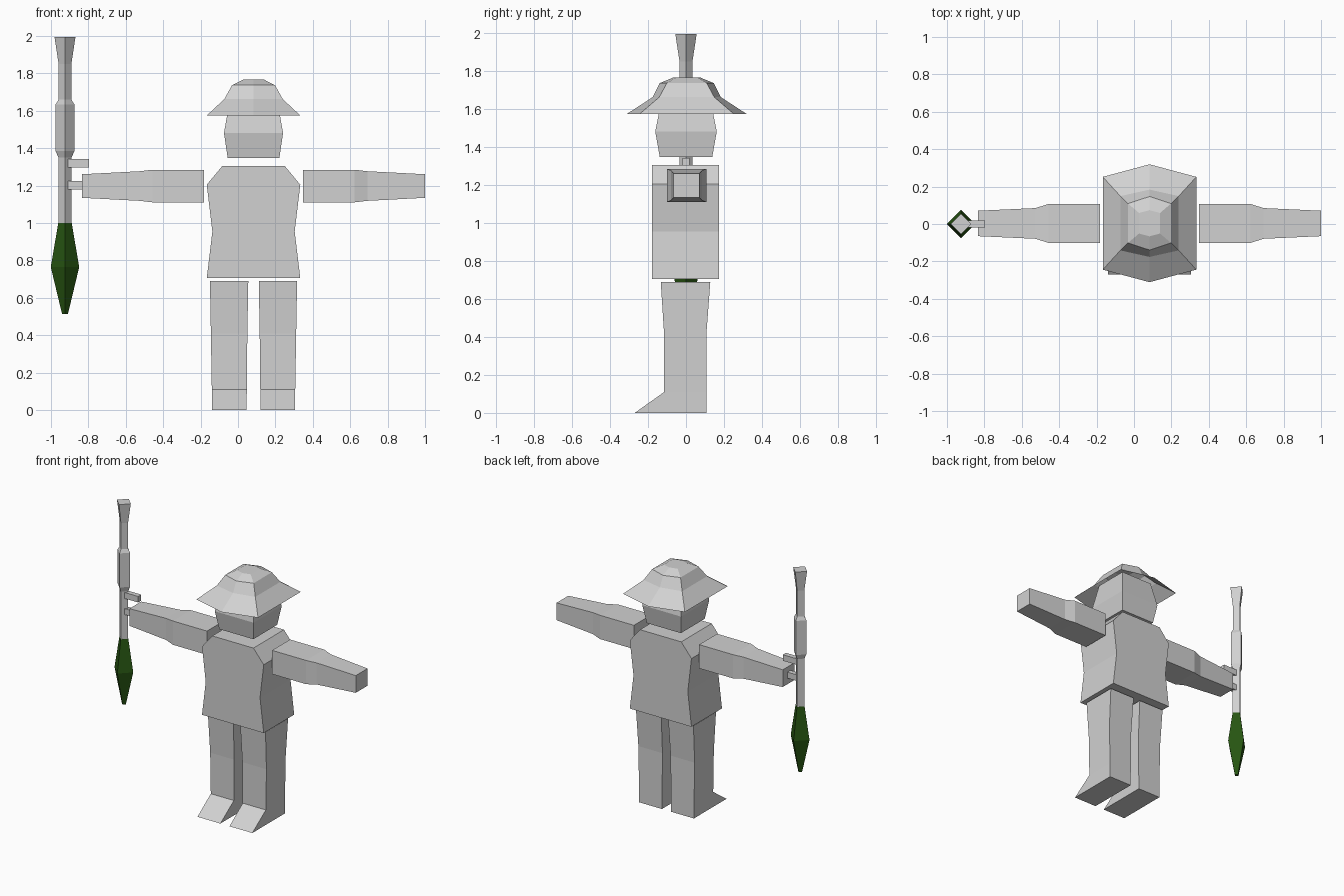
import bpy, bmesh, math

cube = bpy.data.objects.get("Cube")
if cube:
    bpy.data.objects.remove(cube, do_unlink=True)

CX = 0.083          # body centre line
GX = -0.925         # launcher axis


def material(name, rgb):
    m = bpy.data.materials.new(name)
    m.diffuse_color = (*rgb, 1)
    m.use_nodes = True
    bsdf = m.node_tree.nodes["Principled BSDF"]
    bsdf.inputs["Base Color"].default_value = (*rgb, 1)
    bsdf.inputs["Roughness"].default_value = 0.8
    return m


GREY = material("light grey", (0.64, 0.64, 0.64))
GREEN = material("dark green", (0.02, 0.09, 0.006))


def loft(name, rings, mat, cap_start=True, cap_end=True):
    """Skin a stack of matching rings of points into a flat-faced part."""
    bm = bmesh.new()
    loops = [[bm.verts.new(p) for p in ring] for ring in rings]
    for a, b in zip(loops, loops[1:]):
        n = len(a)
        for i in range(n):
            j = (i + 1) % n
            bm.faces.new((a[i], a[j], b[j], b[i]))
    if cap_start:
        bm.faces.new(loops[0][::-1])
    if cap_end:
        bm.faces.new(loops[-1])
    bmesh.ops.recalc_face_normals(bm, faces=bm.faces)
    mesh = bpy.data.meshes.new(name)
    bm.to_mesh(mesh)
    bm.free()
    mesh.materials.append(mat)
    obj = bpy.data.objects.new(name, mesh)
    bpy.context.collection.objects.link(obj)
    return obj


def rect_z(x0, x1, y0, y1, z):
    return [(x0, y0, z), (x1, y0, z), (x1, y1, z), (x0, y1, z)]


def rect_x(x, y0, y1, z0, z1):
    return [(x, y0, z0), (x, y1, z0), (x, y1, z1), (x, y0, z1)]


def diamond(z, r):
    return [(GX + r, 0, z), (GX, r, z), (GX - r, 0, z), (GX, -r, z)]


def hexagon(z, hx, corner_y, apex_y):
    c = 0.004
    return [(CX, c - apex_y, z), (CX + hx, c - corner_y, z), (CX + hx, c + corner_y, z),
            (CX, c + apex_y, z), (CX - hx, c + corner_y, z), (CX - hx, c - corner_y, z)]


# Torso
loft("torso", [rect_z(CX - h, CX + h, -0.178, 0.175, z) for z, h in
               [(0.705, 0.25), (0.955, 0.22), (1.205, 0.25), (1.305, 0.167)]], GREY)

# Head, tapering up into the hat
loft("head", [rect_z(CX - hx, CX + hx, -hy, hy, z) for z, hx, hy in
              [(1.347, 0.138, 0.138), (1.482, 0.158, 0.162), (1.66, 0.126, 0.126)]], GREY)

# Hat: open hexagonal shell with a sloping brim
loft("hat", [hexagon(1.575, 0.25, 0.248, 0.315), hexagon(1.663, 0.156, 0.145, 0.180),
             hexagon(1.737, 0.115, 0.105, 0.143), hexagon(1.767, 0.056, 0.055, 0.070)],
     GREY, cap_start=False)

# Arms and legs, one pair per side
for side, s in (("left", 1), ("right", -1)):
    arm = [(0.264, 0.104, 0.087), (0.54, 0.104, 0.087), (0.61, 0.082, 0.079), (0.917, 0.068, 0.063)]
    loft(side + "_arm", [rect_x(CX + s * d, 0.003 - hy, 0.003 + hy, 1.198 - hz, 1.198 + hz)
                         for d, hy, hz in arm], GREY)
    leg = [(0.69, 0.028, 0.233, -0.133, 0.128), (0.41, 0.033, 0.228, -0.115, 0.107),
           (0.11, 0.036, 0.223, -0.115, 0.107), (0.0, 0.037, 0.222, -0.27, 0.107)]
    loft(side + "_leg_and_foot", [rect_z(CX + s * a, CX + s * b, y0, y1, z)
                                  for z, a, b, y0, y1 in leg], GREY)

# Launcher tube with thick guard and flared end
tube = [(1.0, 0.035), (1.35, 0.035), (1.385, 0.05), (1.635, 0.05),
        (1.66, 0.034), (1.85, 0.034), (1.995, 0.056)]
loft("launcher_tube", [diamond(z, r) for z, r in tube], GREY)

# Rocket head
loft("rocket_head", [diamond(z, r) for z, r in
                     [(0.515, 0.016), (0.765, 0.076), (1.0, 0.036)]], GREEN)

# Two grips on the launcher
for name, z, end in (("front_grip", 1.202, -0.825), ("rear_grip", 1.32, -0.797)):
    loft(name, [rect_x(x, -0.018, 0.018, z - 0.022, z + 0.022) for x in (-0.915, end)], GREY)
